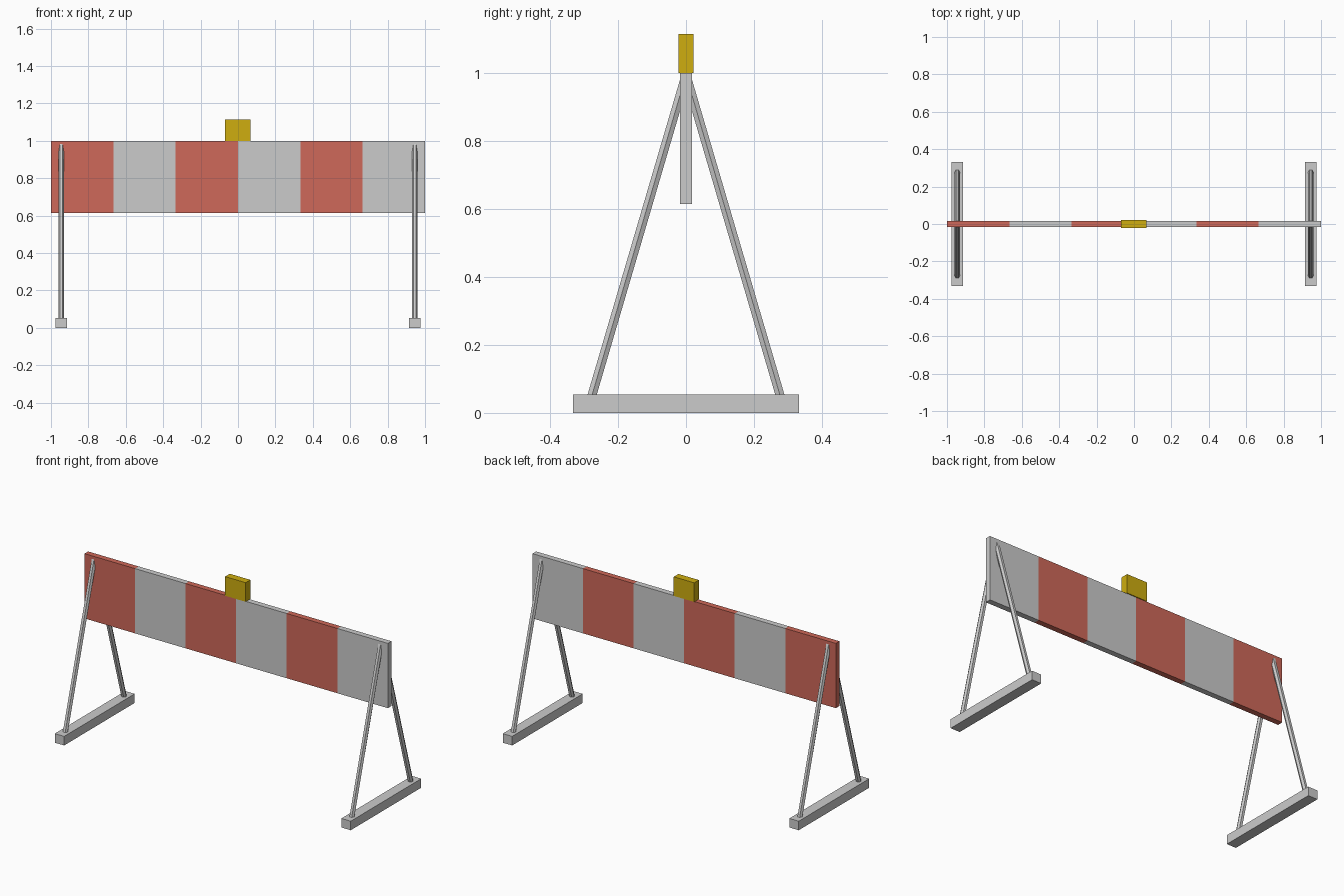
import bpy
import bmesh
from math import radians
from mathutils import Matrix, Vector

if "Cube" in bpy.data.objects:
    bpy.data.objects.remove(bpy.data.objects["Cube"], do_unlink=True)


def make_material(name, rgb):
    mat = bpy.data.materials.new(name)
    mat.use_nodes = True
    color = (*rgb, 1.0)
    mat.diffuse_color = color
    mat.node_tree.nodes["Principled BSDF"].inputs["Base Color"].default_value = color
    return mat


grey = make_material("pale grey", (0.6, 0.6, 0.6))
red = make_material("faded red", (0.62, 0.14, 0.10))
yellow = make_material("amber yellow", (0.62, 0.42, 0.005))


def finish(name, bm, *mats):
    mesh = bpy.data.meshes.new(name)
    bm.to_mesh(mesh)
    bm.free()
    for mat in mats:
        mesh.materials.append(mat)
    obj = bpy.data.objects.new(name, mesh)
    bpy.context.collection.objects.link(obj)
    return obj


def box_mesh(center, size):
    bm = bmesh.new()
    bmesh.ops.create_cube(bm, size=1.0, matrix=Matrix.Translation(center) @ Matrix.Diagonal((*size, 1.0)))
    return bm


def leg_mesh(start, end, radius):
    # Hexagonal bar with corners facing sideways along x
    start, end = Vector(start), Vector(end)
    axis = end - start
    tilt = Vector((0, 0, 1)).rotation_difference(axis).to_matrix().to_4x4()
    bm = bmesh.new()
    bmesh.ops.create_cone(bm, cap_ends=True, segments=6, radius1=radius, radius2=radius,
                          depth=axis.length,
                          matrix=Matrix.Translation((start + end) / 2) @ tilt @ Matrix.Rotation(radians(90), 4, "Z"))
    return bm


# Striped board, cut into six bands
board = box_mesh((0, 0, 0.807), (2.0, 0.034, 0.386))
for i in range(1, 6):
    bmesh.ops.bisect_plane(board, geom=board.verts[:] + board.edges[:] + board.faces[:],
                           plane_co=(-1 + i / 3, 0, 0), plane_no=(1, 0, 0))
for face in board.faces:
    band = min(5, int((face.calc_center_median().x + 1) * 3))
    face.material_index = (band + 1) % 2
finish("striped_board", board, grey, red)

# Warning lamp on top
finish("warning_lamp", box_mesh((-0.002, 0, 1.057), (0.135, 0.044, 0.114)), yellow)

# Trestles: one foot and two leaning legs at each end
for side, sx in (("right", -1), ("left", 1)):
    x = 0.945 * sx
    finish(side + "_foot", box_mesh((x, 0, 0.027), (0.062, 0.664, 0.054)), grey)
    for place, sy in (("front", -1), ("back", 1)):
        finish(f"{side}_{place}_leg", leg_mesh((x, 0.28 * sy, 0.04), (x, 0, 0.994), 0.015), grey)
